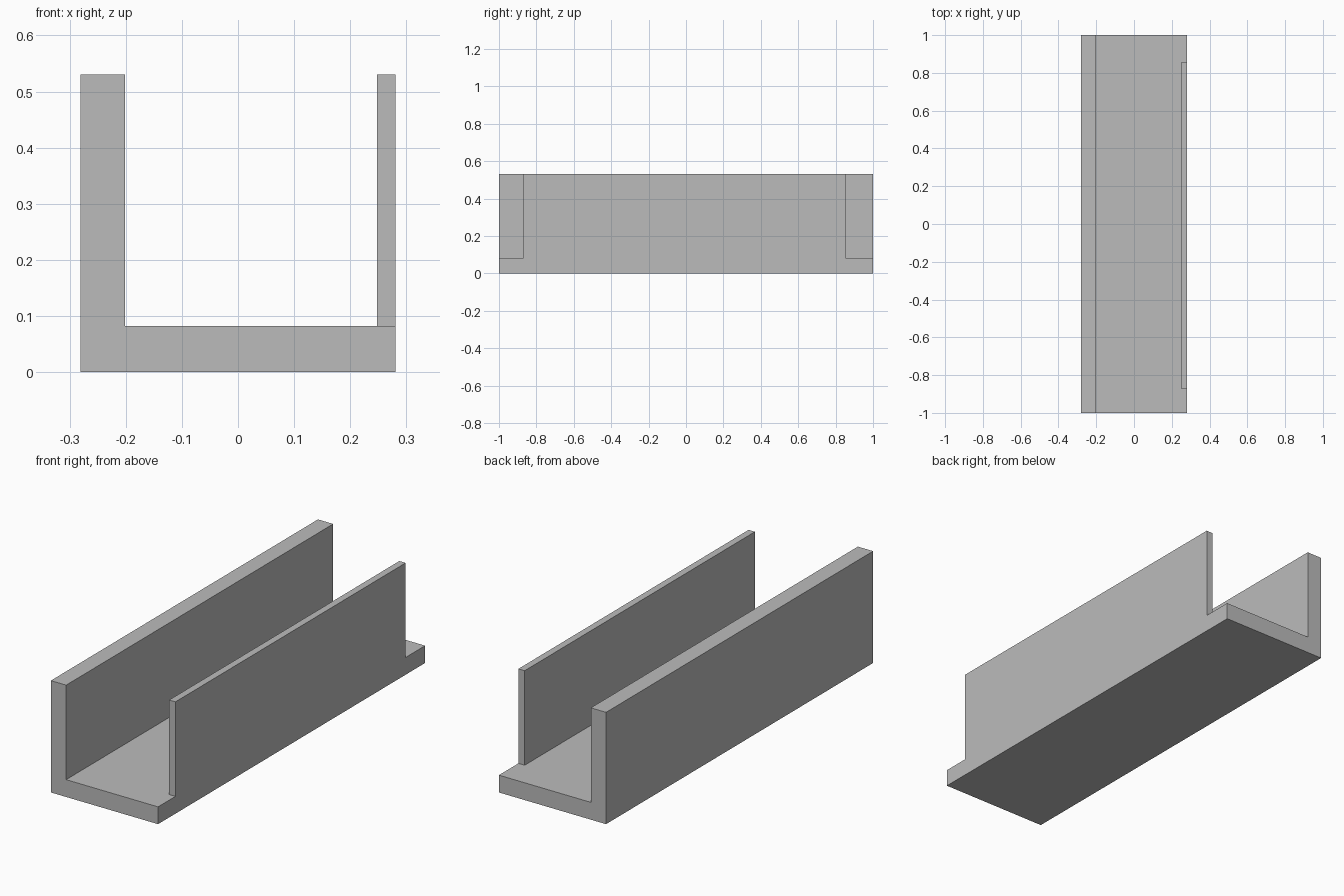
import bpy, bmesh

if "Cube" in bpy.data.objects:
    bpy.data.objects.remove(bpy.data.objects["Cube"])

X, Y, H = 0.281, 1.0, 0.53
FLOOR, WALL_IN, THIN_IN = 0.082, -0.201, 0.248

grey = bpy.data.materials.new("plain grey")
grey.diffuse_color = (0.5, 0.5, 0.5, 1)
grey.use_nodes = True
grey.node_tree.nodes["Principled BSDF"].inputs["Base Color"].default_value = grey.diffuse_color


def extruded(name, profile, y0, y1):
    """Extrude an (x, z) profile from y0 to y1."""
    bm = bmesh.new()
    face = bm.faces.new([bm.verts.new((x, y0, z)) for x, z in profile])
    res = bmesh.ops.extrude_face_region(bm, geom=[face])
    verts = [v for v in res["geom"] if isinstance(v, bmesh.types.BMVert)]
    bmesh.ops.translate(bm, verts=verts, vec=(0, y1 - y0, 0))
    bmesh.ops.recalc_face_normals(bm, faces=bm.faces)
    mesh = bpy.data.meshes.new(name)
    bm.to_mesh(mesh)
    bm.free()
    mesh.materials.append(grey)
    obj = bpy.data.objects.new(name, mesh)
    bpy.context.collection.objects.link(obj)
    return obj


# Floor with the thick left wall, full length
channel = extruded("channel", [(-X, 0), (X, 0), (X, FLOOR), (WALL_IN, FLOOR),
                               (WALL_IN, H), (-X, H)], -Y, Y)

# Thin right wall, shorter at both ends, sunk into the floor and joined to it
thin_wall = extruded("thin_wall", [(THIN_IN, 0.04), (X, 0.04), (X, H), (THIN_IN, H)],
                     -0.87, 0.854)
join = channel.modifiers.new("join_wall", "BOOLEAN")
join.operation = "UNION"
join.solver = "EXACT"
join.object = thin_wall
bpy.context.view_layer.objects.active = channel
bpy.ops.object.modifier_apply(modifier=join.name)
bpy.data.objects.remove(thin_wall)

# Merge coplanar faces so the outer side is one clean face
bm = bmesh.new()
bm.from_mesh(channel.data)
bmesh.ops.dissolve_limit(bm, angle_limit=0.01, verts=bm.verts, edges=bm.edges)
bm.to_mesh(channel.data)
bm.free()
